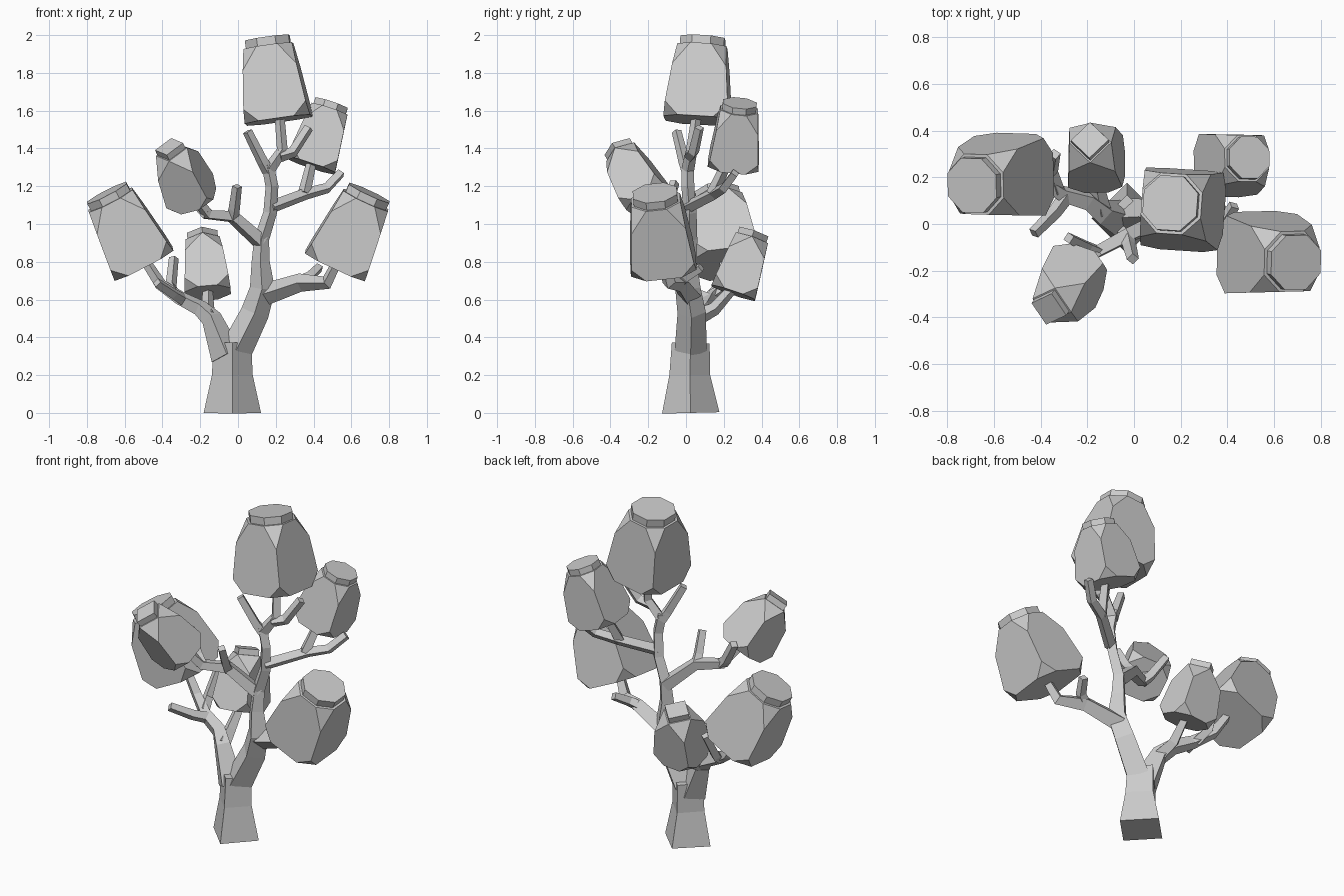
import bpy
import bmesh
from math import radians
from mathutils import Vector, Matrix

cube = bpy.data.objects.get("Cube")
if cube:
    bpy.data.objects.remove(cube, do_unlink=True)

grey = bpy.data.materials.new("plain light grey")
grey.use_nodes = True
colour = (.6, .6, .6, 1)
grey.diffuse_color = colour
grey.node_tree.nodes["Principled BSDF"].inputs["Base Color"].default_value = colour


def finish(name, bm):
    """Turn a bmesh into a named, flat shaded object."""
    bmesh.ops.recalc_face_normals(bm, faces=bm.faces)
    mesh = bpy.data.meshes.new(name)
    bm.to_mesh(mesh)
    bm.free()
    mesh.materials.append(grey)
    obj = bpy.data.objects.new(name, mesh)
    bpy.context.collection.objects.link(obj)
    return obj


def limb(name, points, radii):
    """Sweep a four-sided section of changing radius along a path."""
    points = [Vector(p) for p in points]
    last = len(points) - 1
    bm = bmesh.new()
    rings = []
    side = None
    for i, point in enumerate(points):
        before = points[max(i - 1, 0)]
        after = points[min(i + 1, last)]
        # Bend the section evenly where two segments meet
        tangent = Vector()
        if i > 0:
            tangent += (point - before).normalized()
        if i < last:
            tangent += (after - point).normalized()
        tangent.normalize()
        if side is None:
            upright = abs(tangent.z) > .6
            side = Vector((1, 0, 0)) if upright else Vector((0, 0, 1))
        side = (side - tangent * side.dot(tangent)).normalized()
        other = tangent.cross(side)
        corners = (side, other, -side, -other)
        rings.append([bm.verts.new(point + c * radii[i]) for c in corners])
    for low, high in zip(rings, rings[1:]):
        for k in range(4):
            n = (k + 1) % 4
            bm.faces.new((low[k], low[n], high[n], high[k]))
    bm.faces.new(rings[0])
    bm.faces.new(rings[-1])
    return finish(name, bm)


def twig(name, *points, start=.034, end=.026):
    """A limb that tapers evenly from start to end."""
    steps = len(points) - 1
    radii = [start + (end - start) * i / steps for i in range(steps + 1)]
    return limb(name, points, radii)


def hull(bm, coords):
    """Add the flat-sided convex solid around some points."""
    verts = [bm.verts.new(c) for c in coords]
    bmesh.ops.convex_hull(bm, input=verts)


def cut_square(half, cut, z):
    """Corners of a square whose own corners are cut off."""
    ring = []
    for sx in (-1, 1):
        for sy in (-1, 1):
            ring.append(Vector((sx * (half - cut), sy * half, z)))
            ring.append(Vector((sx * half, sy * (half - cut), z)))
    return ring


def foliage(name, bottom, top, low, high, low_cut, high_cut, spin=0):
    """Tapered block with cut corners and a thin cap, from bottom to top."""
    bottom, top = Vector(bottom), Vector(top)
    axis = top - bottom
    cap = axis.length * .1
    height = axis.length - cap
    coords = cut_square(low, low_cut, 0) + cut_square(high, high_cut, height)
    # Points on the upright edges where the corner cuts end
    for part in (.18, .7):
        half = low + (high - low) * part
        for sx in (-1, 1):
            for sy in (-1, 1):
                coords.append(Vector((sx * half, sy * half, height * part)))
    bm = bmesh.new()
    hull(bm, coords)
    ring = cut_square(high * .9, high_cut * .9, height - .01)
    hull(bm, ring + [v + Vector((0, 0, cap + .01)) for v in ring])
    bmesh.ops.remove_doubles(bm, verts=bm.verts, dist=.0005)
    bmesh.ops.dissolve_limit(bm, angle_limit=radians(2), verts=bm.verts, edges=bm.edges)
    turn = Vector((0, 0, 1)).rotation_difference(axis).to_matrix().to_4x4()
    place = Matrix.Translation(bottom) @ turn @ Matrix.Rotation(radians(spin), 4, "Z")
    bm.transform(place)
    return finish(name, bm)


# Trunk and the main limb that carries on to the crown
limb("trunk",
     [(-.03, .025, 0), (-.03, .02, .2), (-.03, .025, .37)],
     [.152, .108, .1])
limb("main_limb",
     [(-.01, .025, .33), (.09, .03, .53), (.13, .01, .66), (.12, .01, .8),
      (.125, .02, .92), (.17, .02, 1.06), (.18, .01, 1.2), (.155, .01, 1.32)],
     [.085, .075, .067, .048, .04, .036, .034, .032])

# Crown twigs
twig("crown_left_twig", (.16, .01, 1.28), (.13, -.01, 1.33), (.05, -.05, 1.49))
twig("crown_top_twig", (.165, .01, 1.29), (.235, .03, 1.39), (.22, .055, 1.57))
twig("crown_right_twig", (.22, .02, 1.36), (.29, .04, 1.38), (.375, .07, 1.51))

# Upper right branch
twig("upper_right_branch", (.175, .01, 1.09), (.36, .15, 1.16),
     (.47, .2, 1.19), (.545, .26, 1.27))
twig("upper_right_twig", (.35, .14, 1.16), (.39, .22, 1.33))

# Lower right branch
twig("lower_right_branch", (.12, .02, .62), (.33, -.03, .69),
     (.47, -.09, .69), (.53, -.12, .81), start=.06)
twig("lower_right_twig", (.32, -.03, .69), (.38, 0, .72), (.43, .08, .77))

# Upper left branch
twig("upper_left_branch", (.125, .02, .9), (-.03, -.05, 1.04),
     (-.16, -.12, 1.05), (-.24, -.19, 1.16), start=.045)
twig("upper_left_front_twig", (-.03, -.05, 1.03), (-.02, -.09, 1.08), (-.005, -.15, 1.2))
twig("upper_left_back_twig", (-.16, -.12, 1.05), (-.2, -.1, 1.09), (-.28, -.06, 1.22))

# Left limb with its twigs
limb("left_limb",
     [(-.06, .02, .3), (-.14, .05, .5), (-.2, .1, .555), (-.31, .13, .61),
      (-.41, .19, .68), (-.5, .21, .82)],
     [.085, .055, .045, .038, .032, .026])
twig("left_front_twig", (-.29, .12, .6), (-.34, .05, .63), (-.43, -.04, .69))
twig("left_back_twig", (-.33, .14, .62), (-.355, .22, .67), (-.34, .3, .82))
twig("left_stem", (-.14, .05, .5), (-.16, .15, .55), (-.16, .25, .66), start=.045)

# Large foliage blocks
large = dict(low=.175, high=.13, low_cut=.08, high_cut=.075)
foliage("top_foliage", (.215, .06, 1.55), (.155, .09, 1.985), spin=-4, **large)
foliage("lower_left_foliage", (-.5, .215, .79), (-.695, .165, 1.165), **large)
foliage("lower_right_foliage", (.515, -.12, .78), (.695, -.165, 1.165), **large)

# Smaller foliage blocks
foliage("upper_right_foliage", (.385, .25, 1.31), (.495, .285, 1.64),
        .135, .1, .07, .06)
small = dict(low=.122, high=.09, low_cut=.07, high_cut=.09)
foliage("upper_left_foliage", (-.235, -.2, 1.13), (-.365, -.365, 1.41), spin=-15, **small)
foliage("back_foliage", (-.16, .25, .635), (-.19, .36, .96), **small)
